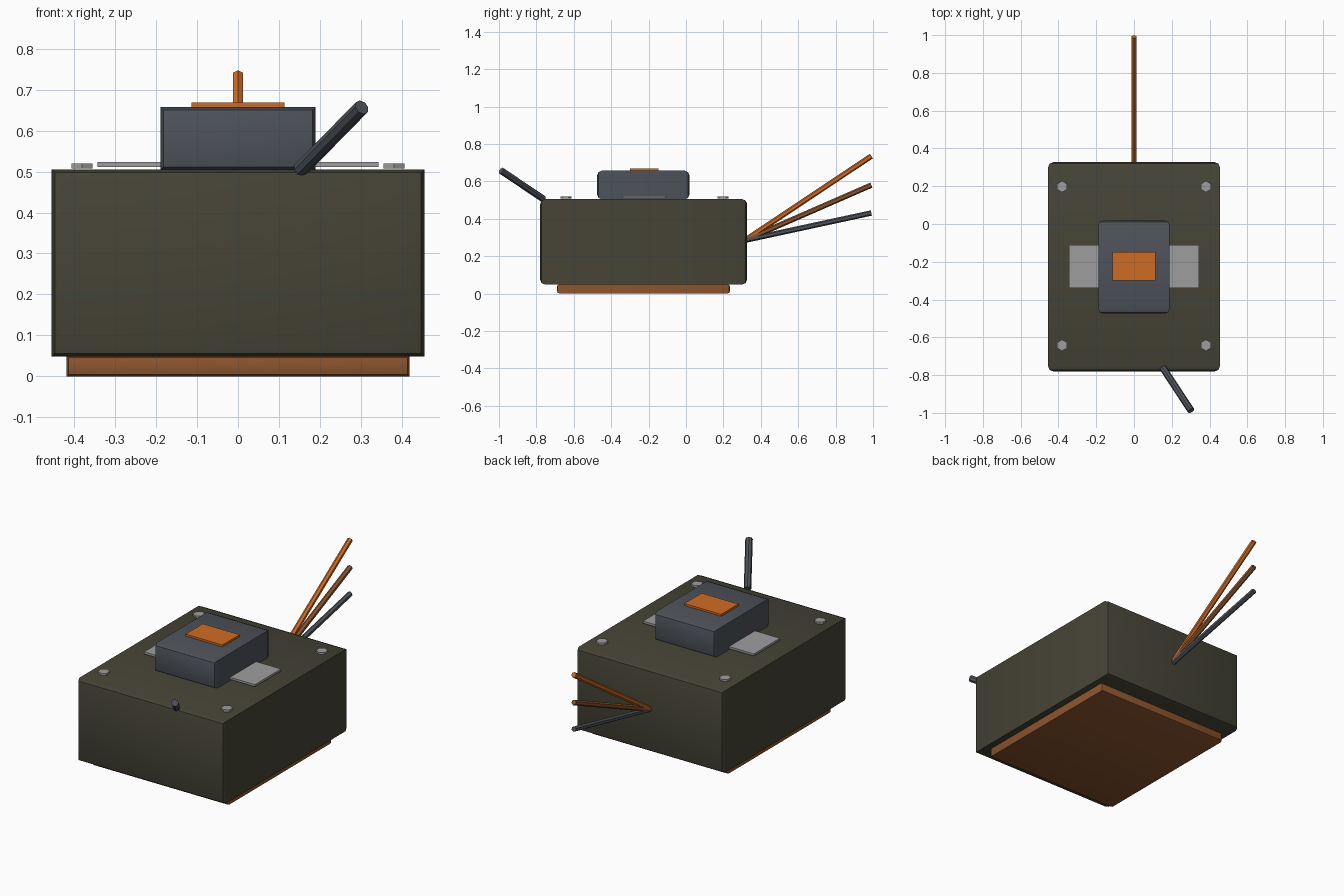
import bpy, bmesh, math
from mathutils import Vector

if "Cube" in bpy.data.objects:
    bpy.data.objects.remove(bpy.data.objects["Cube"])


def mat(name, rgb):
    m = bpy.data.materials.new(name)
    lin = [((c / 255 + 0.055) / 1.055) ** 2.4 for c in rgb]
    m.diffuse_color = (*lin, 1)
    m.use_nodes = True
    m.node_tree.nodes["Principled BSDF"].inputs["Base Color"].default_value = m.diffuse_color
    return m


OLIVE = mat("olive", (70, 68, 54))
SLATE = mat("slate grey", (78, 83, 90))
ORANGE = mat("orange", (208, 108, 36))
BROWN = mat("brown", (140, 85, 46))
STEEL = mat("light grey", (158, 158, 158))


def finish(bm, name, material, smooth):
    me = bpy.data.meshes.new(name)
    bm.to_mesh(me)
    bm.free()
    ob = bpy.data.objects.new(name, me)
    bpy.context.collection.objects.link(ob)
    me.materials.append(material)
    if smooth:
        bpy.ops.object.select_all(action='DESELECT')
        ob.select_set(True)
        bpy.context.view_layer.objects.active = ob
        bpy.ops.object.shade_smooth_by_angle(angle=math.radians(40))
    return ob


def box(name, lo, hi, material, bevel=0.0):
    """Box whose front and back rims are rounded; edges along y stay sharp."""
    bm = bmesh.new()
    bmesh.ops.create_cube(bm, size=1)
    lo, hi = Vector(lo), Vector(hi)
    for v in bm.verts:
        v.co = Vector([(lo[i] + hi[i]) / 2 + v.co[i] * (hi[i] - lo[i]) for i in range(3)])
    if bevel:
        rims = [e for e in bm.edges if abs(e.verts[0].co.y - e.verts[1].co.y) < 1e-5]
        bmesh.ops.bevel(bm, geom=rims, offset=bevel, segments=2, profile=0.5,
                        affect='EDGES', clamp_overlap=True)
    return finish(bm, name, material, bevel > 0)


def rod(name, a, b, r, material, sides=6, smooth=True):
    """Straight rod between two points."""
    a, b = Vector(a), Vector(b)
    bm = bmesh.new()
    bmesh.ops.create_cone(bm, cap_ends=True, segments=sides, radius1=r, radius2=r,
                          depth=(b - a).length)
    bm.transform((b - a).to_track_quat('Z', 'Y').to_matrix().to_4x4())
    bmesh.ops.translate(bm, verts=bm.verts, vec=(a + b) / 2)
    return finish(bm, name, material, smooth)


# Main casing, base pad and raised top block
box("base_pad", (-0.418, -0.69, 0), (0.418, 0.235, 0.05), BROWN, 0.014)
box("main_casing", (-0.455, -0.78, 0.048), (0.455, 0.327, 0.505), OLIVE, 0.027)
box("top_block", (-0.189, -0.475, 0.504), (0.189, 0.018, 0.657), SLATE, 0.025)

# Orange label plate and the flat strap under the block
box("top_plate", (-0.114, -0.3, 0.655), (0.114, -0.148, 0.668), ORANGE)
box("strap", (-0.343, -0.34, 0.511), (0.343, -0.11, 0.523), STEEL)

# Corner bolts
for sx in (-1, 1):
    for y in (-0.642, 0.198):
        rod("corner_bolt", (sx * 0.381, y, 0.508), (sx * 0.381, y, 0.52), 0.03, STEEL, smooth=False)

# Front lever
rod("front_lever", (0.153, -0.762, 0.505), (0.302, -0.988, 0.657), 0.019, SLATE, sides=8)

# Rear cables fanning out
for name, z, m in (("upper", 0.735, ORANGE), ("middle", 0.58, BROWN), ("lower", 0.431, SLATE)):
    rod(name + "_cable", (0, 0.315, 0.285), (0, 0.991, z), 0.0145, m)
